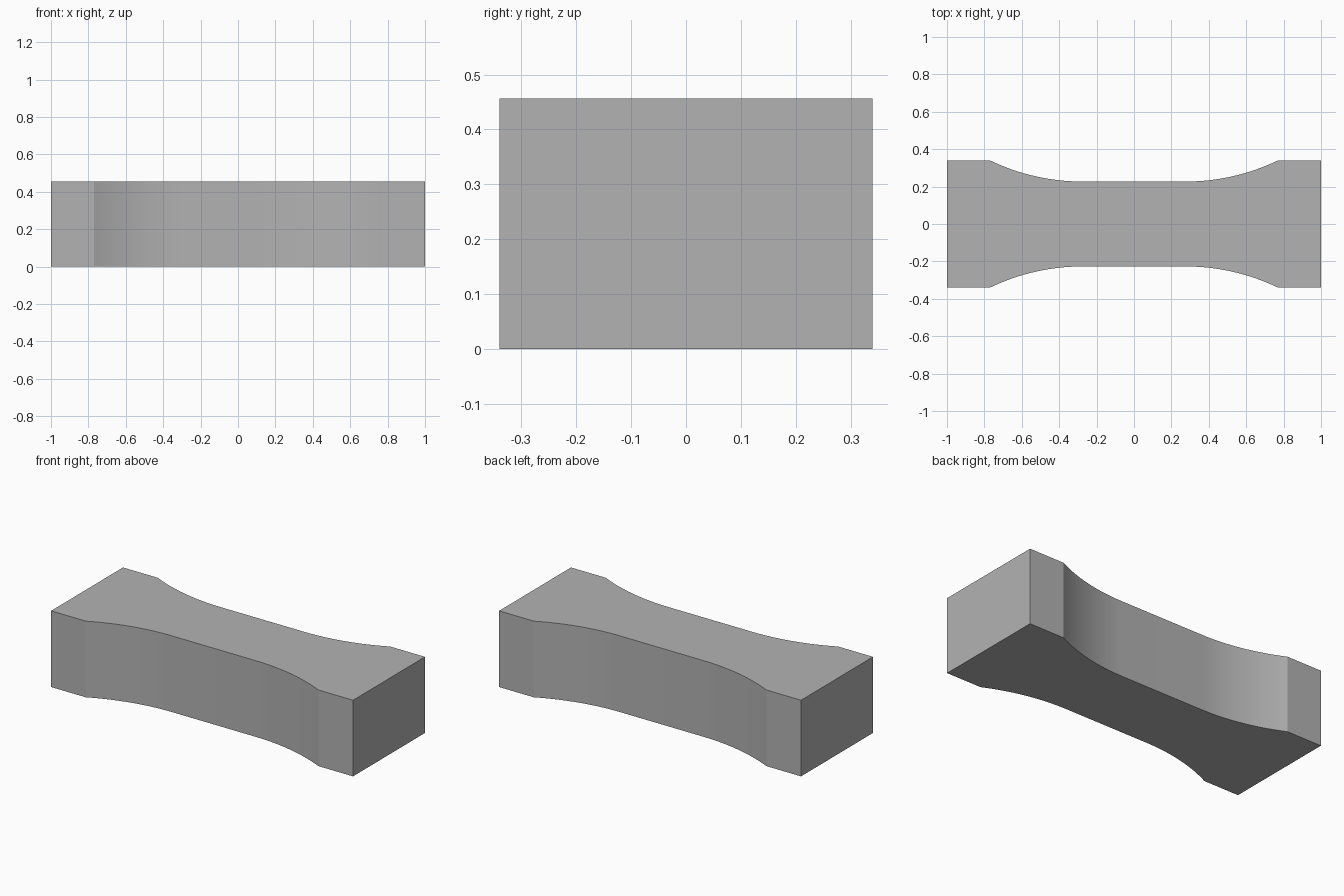
import bpy, bmesh, math

cube = bpy.data.objects.get("Cube")
if cube:
    bpy.data.objects.remove(cube, do_unlink=True)

HEIGHT = 0.456
END_HALF, WAIST_HALF = 0.34, 0.227
SHOULDER_X, RADIUS, STEPS = 0.77, 1.14, 16

# Plain grey material
grey = bpy.data.materials.new("plain_grey")
grey.use_nodes = True
colour = (0.45, 0.45, 0.45, 1)
grey.diffuse_color = colour
grey.node_tree.nodes["Principled BSDF"].inputs["Base Color"].default_value = colour

# One quarter of the outline: flat end pad, then an arc tangent to the waist
sweep = math.acos(1 - (END_HALF - WAIST_HALF) / RADIUS)
arc_start = SHOULDER_X - RADIUS * math.sin(sweep)
quarter = [(1, END_HALF)]
for i in range(STEPS, -1, -1):
    a = sweep * i / STEPS
    quarter.append((arc_start + RADIUS * math.sin(a),
                    WAIST_HALF + RADIUS * (1 - math.cos(a))))

# Mirror to the full outline
back = quarter + [(-x, y) for x, y in reversed(quarter)]
outline = back + [(-x, -y) for x, y in back]

# Extrude the outline upwards
bm = bmesh.new()
base = bm.faces.new([bm.verts.new((x, y, 0)) for x, y in outline])
top = bmesh.ops.extrude_face_region(bm, geom=[base], use_keep_orig=True)
bmesh.ops.translate(bm, vec=(0, 0, HEIGHT),
                    verts=[v for v in top["geom"] if isinstance(v, bmesh.types.BMVert)])
bmesh.ops.recalc_face_normals(bm, faces=bm.faces)
mesh = bpy.data.meshes.new("waisted_bar")
bm.to_mesh(mesh)
bm.free()
mesh.materials.append(grey)

bar = bpy.data.objects.new("waisted_bar", mesh)
bpy.context.collection.objects.link(bar)

# Smooth the curved sides and keep the corners sharp
bpy.ops.object.select_all(action="DESELECT")
bar.select_set(True)
bpy.context.view_layer.objects.active = bar
bpy.ops.object.shade_smooth_by_angle(angle=math.radians(20))
